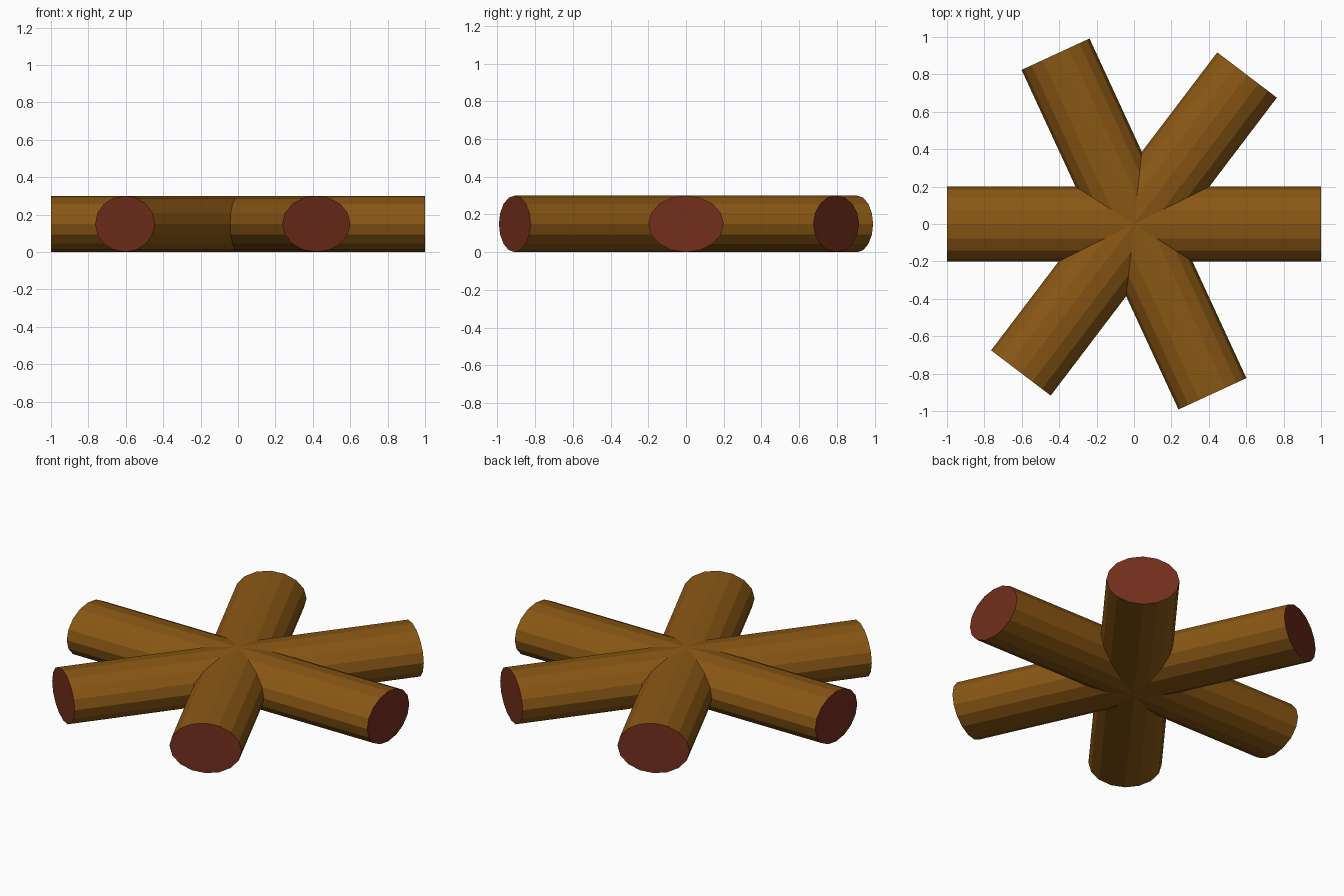
import bpy, bmesh
from math import radians
from mathutils import Matrix

if "Cube" in bpy.data.objects:
    bpy.data.objects.remove(bpy.data.objects["Cube"])


def material(name, color):
    m = bpy.data.materials.new(name)
    m.diffuse_color = (*color, 1)
    m.use_nodes = True
    m.node_tree.nodes["Principled BSDF"].inputs["Base Color"].default_value = m.diffuse_color
    return m


bark = material("bark", (0.25, 0.095, 0.007))
cut_wood = material("cut_wood", (0.17, 0.028, 0.012))


def log(name, angle):
    """16-sided flattened log, lying along x, then turned about z."""
    bm = bmesh.new()
    bmesh.ops.create_cone(bm, cap_ends=True, segments=16,
                          radius1=1, radius2=1, depth=2)
    # lay the cylinder along x, squash to an oval 0.4 wide and 0.3 high
    bm.transform(Matrix.Diagonal((1, 0.2, 0.15, 1))
                 @ Matrix.Rotation(radians(90), 4, 'Y'))
    # sawn ends get their own colour
    for f in bm.faces:
        f.material_index = 1 if len(f.verts) > 4 else 0
    mesh = bpy.data.meshes.new(name)
    bm.to_mesh(mesh)
    bm.free()
    mesh.materials.append(bark)
    mesh.materials.append(cut_wood)
    ob = bpy.data.objects.new(name, mesh)
    ob.location.z = 0.15
    ob.rotation_euler.z = radians(angle)
    bpy.context.collection.objects.link(ob)


# three logs crossing at the centre
for i, angle in enumerate((0, 52.8, 114.8)):
    log(f"log_{i + 1}", angle)
